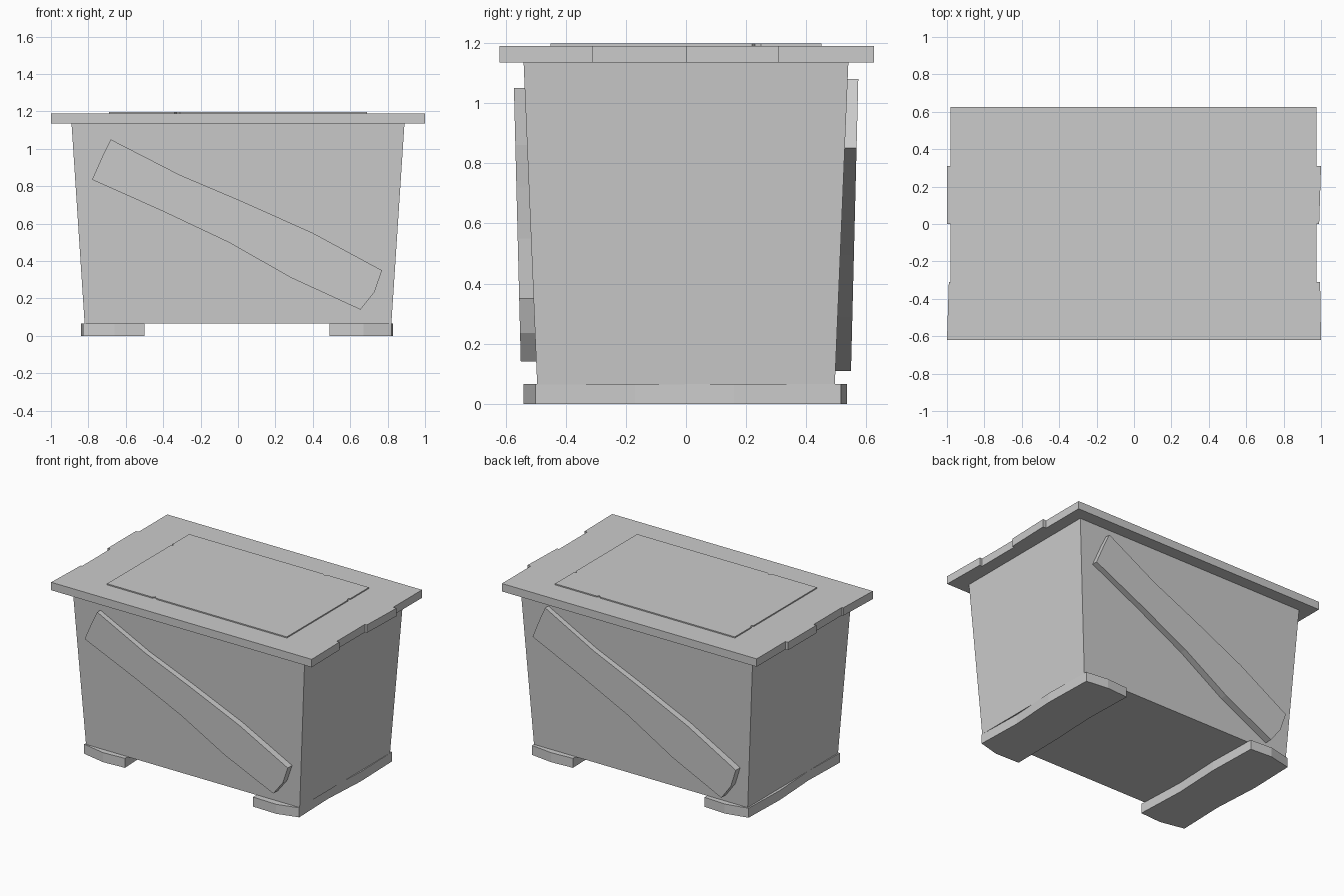
import bpy
import bmesh


def slab(name, outline, lower, upper):
    """Join two copies of an outline, placed by the lower and upper functions."""
    bm = bmesh.new()
    a = [bm.verts.new(lower(u, v)) for u, v in outline]
    b = [bm.verts.new(upper(u, v)) for u, v in outline]
    bm.faces.new(a[::-1])
    bm.faces.new(b)
    n = len(a)
    for i in range(n):
        j = (i + 1) % n
        bm.faces.new((a[i], a[j], b[j], b[i]))
    bmesh.ops.recalc_face_normals(bm, faces=bm.faces[:])
    mesh = bpy.data.meshes.new(name)
    bm.to_mesh(mesh)
    bm.free()
    obj = bpy.data.objects.new(name, mesh)
    bpy.context.collection.objects.link(obj)
    return obj


def flat(name, outline, z0, z1):
    return slab(name, outline, lambda x, y: (x, y, z0), lambda x, y: (x, y, z1))


# tapered crate body
slab("body", [(-1, -1), (1, -1), (1, 1), (-1, 1)],
     lambda x, y: (0.82 * x, 0.495 * y, 0.065),
     lambda x, y: (0.89 * x, 0.54 * y, 1.135))

# lid with uneven board ends
flat("lid", [(-1.0, -0.62), (1.0, -0.62), (0.995, -0.31), (0.975, -0.31),
             (0.975, 0.0), (0.99, 0.0), (1.0, 0.31), (0.975, 0.31),
             (0.975, 0.625), (-0.98, 0.625), (-0.98, 0.31), (-1.0, 0.31),
             (-1.0, 0.0), (-0.98, 0.0), (-0.98, -0.31), (-0.99, -0.31)],
     1.135, 1.19)

# thin raised panel with small steps in its edges
flat("lid_panel", [(-0.69, -0.45), (-0.34, -0.45), (-0.33, -0.435), (-0.31, -0.45),
                   (0.69, -0.45), (0.69, 0.22), (0.675, 0.23), (0.69, 0.25),
                   (0.69, 0.45), (0.37, 0.45), (0.36, 0.435), (0.34, 0.45),
                   (-0.69, 0.45), (-0.69, 0.27), (-0.675, 0.26), (-0.69, 0.24)],
     1.185, 1.198)

# rough-cut diagonal braces lying on the sloping front and back
brace = [(-0.68, 1.05), (-0.31, 0.86), (0.02, 0.72), (0.40, 0.55),
         (0.77, 0.35), (0.73, 0.235), (0.655, 0.14), (0.285, 0.31),
         (-0.05, 0.50), (-0.41, 0.67), (-0.78, 0.835), (-0.72, 0.97)]
for name, side, stretch in (("front_brace", 1, 1.0), ("back_brace", -1, 1.066)):
    pts = [(x, 0.595 + (z - 0.595) * stretch) for x, z in brace]
    slab(name, pts,
         lambda x, z: (side * x, -side * (0.490 + 0.042 * z), z),
         lambda x, z: (side * x, -side * (0.546 + 0.025 * z), z))

# wavy foot boards
flat("right_foot", [(0.49, -0.535), (0.67, -0.54), (0.82, -0.50), (0.81, -0.17),
                    (0.83, 0.16), (0.82, 0.515), (0.66, 0.535), (0.50, 0.525),
                    (0.51, 0.17), (0.495, -0.17)], 0, 0.066)
flat("left_foot", [(-0.50, -0.525), (-0.66, -0.535), (-0.83, -0.50), (-0.82, -0.17),
                   (-0.84, 0.17), (-0.83, 0.50), (-0.67, 0.535), (-0.51, 0.525),
                   (-0.50, 0.17), (-0.515, -0.17)], 0, 0.066)
